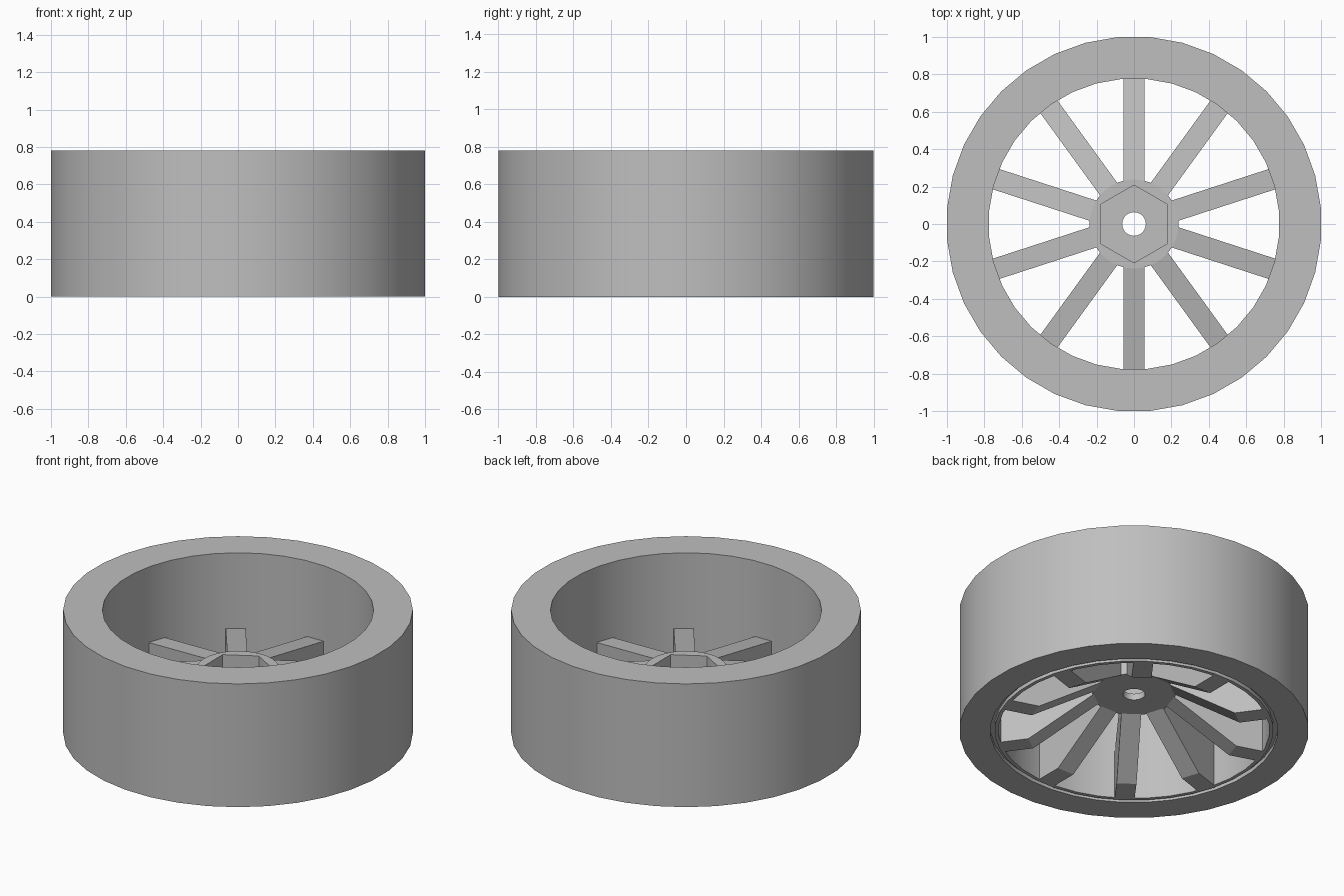
import bpy, bmesh
from math import cos, sin, pi, radians
from mathutils import Matrix, Vector

cube = bpy.data.objects.get("Cube")
if cube:
    bpy.data.objects.remove(cube, do_unlink=True)

grey = bpy.data.materials.new("light grey")
grey.use_nodes = True
colour = (0.52, 0.52, 0.52, 1)
grey.diffuse_color = colour
grey.node_tree.nodes["Principled BSDF"].inputs["Base Color"].default_value = colour

SIDES = 36


def finish(name, bm, smooth=True):
    """Turn a bmesh into a named grey object."""
    bmesh.ops.recalc_face_normals(bm, faces=bm.faces)
    mesh = bpy.data.meshes.new(name)
    bm.to_mesh(mesh)
    bm.free()
    mesh.materials.append(grey)
    obj = bpy.data.objects.new(name, mesh)
    bpy.context.collection.objects.link(obj)
    if smooth:
        bpy.ops.object.select_all(action="DESELECT")
        obj.select_set(True)
        bpy.context.view_layer.objects.active = obj
        bpy.ops.object.shade_smooth_by_angle(angle=radians(25))
    return obj


def circle(radius):
    return lambda a: radius


def hexagon(apothem):
    return lambda a: apothem / cos((a + pi / 6) % (pi / 3) - pi / 6)


def lathe(name, profile, offset=0.0):
    """Sweep a closed profile of (radius function, height) around z."""
    bm = bmesh.new()
    rings = []
    for radius, z in profile:
        ring = []
        for i in range(SIDES):
            a = 2 * pi * i / SIDES + offset
            ring.append(bm.verts.new((radius(a) * cos(a), radius(a) * sin(a), z)))
        rings.append(ring)
    for k, ring in enumerate(rings):
        nxt = rings[(k + 1) % len(rings)]
        for i in range(SIDES):
            j = (i + 1) % SIDES
            bm.faces.new((ring[i], ring[j], nxt[j], nxt[i]))
    return finish(name, bm)


# Tyre and rim, with a shallow groove under the inner lip
rim_profile = [(1.003, 0), (1.003, 0.78), (0.778, 0.78), (0.778, 0),
               (0.80, 0), (0.80, 0.025), (0.825, 0.025), (0.825, 0)]
lathe("wheel_rim", [(circle(r), z) for r, z in rim_profile], pi / SIDES)

# Hub with a hexagonal socket and an axle hole
lathe("hub", [(circle(0.238), 0.24), (circle(0.238), 0.41),
              (hexagon(0.18), 0.41), (hexagon(0.18), 0.28),
              (circle(0.063), 0.28), (circle(0.063), 0.24)])

# Ten tapered spokes, flat below near the rim and sloping up to the hub
spoke_profile = [(0.225, 0.24), (0.61, 0), (0.785, 0),
                 (0.785, 0.30), (0.225, 0.405)]
bm = bmesh.new()
for n in range(10):
    turn = Matrix.Rotation(pi / 2 + n * pi / 5, 3, "Z")
    face = bm.faces.new([bm.verts.new(turn @ Vector((r, -0.057, z)))
                         for r, z in spoke_profile])
    solid = bmesh.ops.extrude_face_region(bm, geom=[face], use_keep_orig=True)
    moved = [v for v in solid["geom"] if isinstance(v, bmesh.types.BMVert)]
    bmesh.ops.translate(bm, verts=moved, vec=turn @ Vector((0, 0.114, 0)))
finish("spokes", bm, smooth=False)
